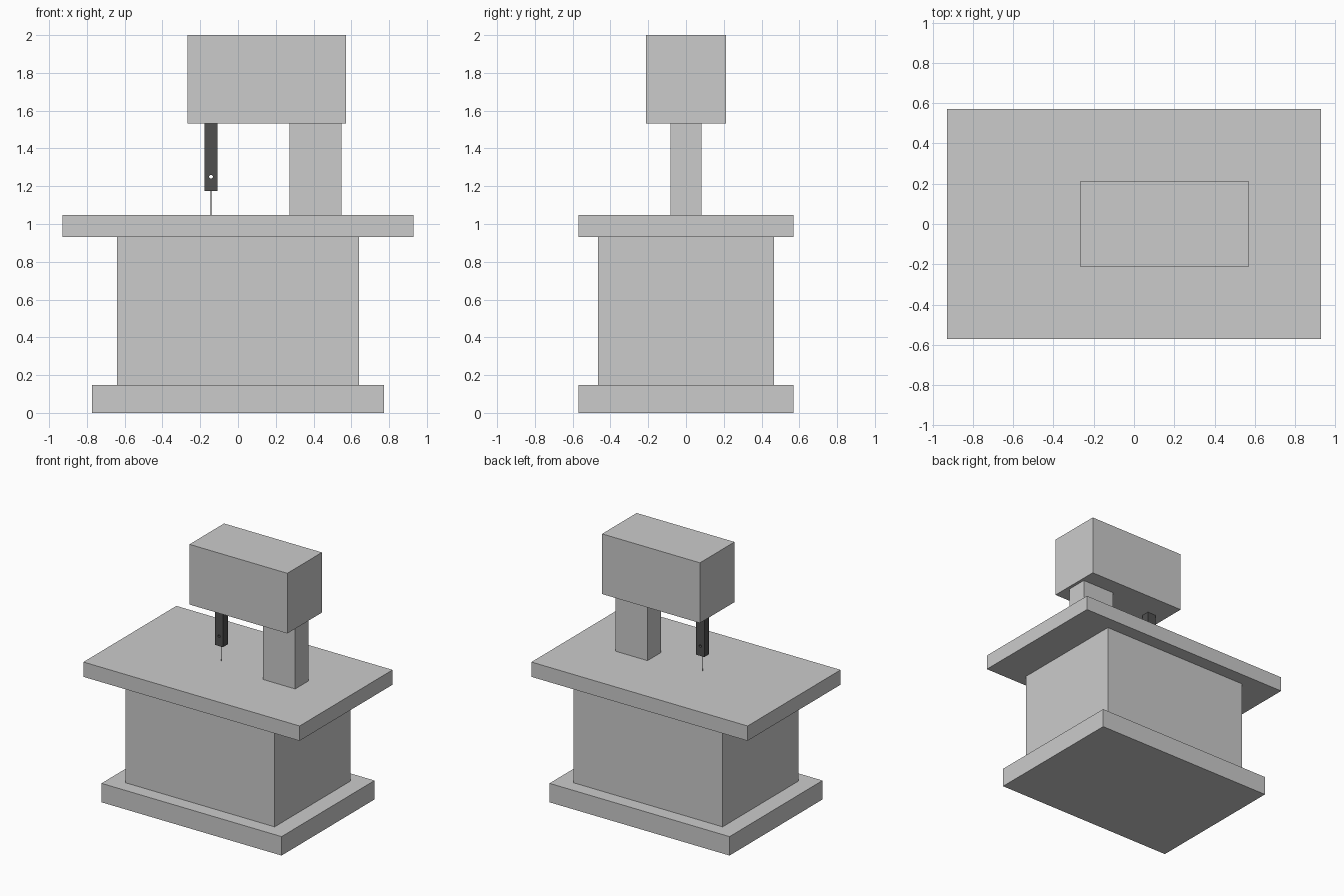
import bpy, math

if "Cube" in bpy.data.objects:
    bpy.data.objects.remove(bpy.data.objects["Cube"])


def box(name, x0, x1, half_y, z0, z1):
    bpy.ops.mesh.primitive_cube_add(size=1, location=((x0 + x1) / 2, 0, (z0 + z1) / 2))
    ob = bpy.context.object
    ob.name = name
    ob.scale = (x1 - x0, 2 * half_y, z1 - z0)
    bpy.ops.object.transform_apply(location=False, rotation=False, scale=True)
    return ob


def rod(name, radius, depth, loc, rot=(0, 0, 0), sides=16):
    bpy.ops.mesh.primitive_cylinder_add(vertices=sides, radius=radius, depth=depth,
                                        location=loc, rotation=rot)
    bpy.context.object.name = name
    return bpy.context.object


# Pedestal and table
box("base_plinth", -0.773, 0.773, 0.57, 0.0, 0.147)
box("cabinet", -0.64, 0.64, 0.465, 0.147, 0.932)
box("table_top", -0.928, 0.928, 0.57, 0.932, 1.047)

# Upright column and overhanging head
box("column", 0.272, 0.549, 0.083, 1.047, 1.533)
box("head", -0.268, 0.572, 0.212, 1.533, 2.0)

# Dark guide bar with a cross hole
dark = bpy.data.materials.new("dark_metal")
dark.diffuse_color = (0.08, 0.08, 0.08, 1)
dark.use_nodes = True
dark.node_tree.nodes["Principled BSDF"].inputs["Base Color"].default_value = dark.diffuse_color
bar = box("guide_bar", -0.178, -0.108, 0.03, 1.175, 1.533)
bar.data.materials.append(dark)
cutter = rod("hole_cutter", 0.01, 0.3, (-0.143, 0, 1.25), (math.pi / 2, 0, 0))
cutter.hide_render = True
cutter.hide_set(True)
hole = bar.modifiers.new("hole", 'BOOLEAN')
hole.object = cutter
hole.operation = 'DIFFERENCE'
hole.solver = 'EXACT'

# Thin blade below the bar
blade = rod("needle", 0.002, 0.128, (-0.143, 0, 1.111), sides=8)
blade.data.materials.append(dark)
